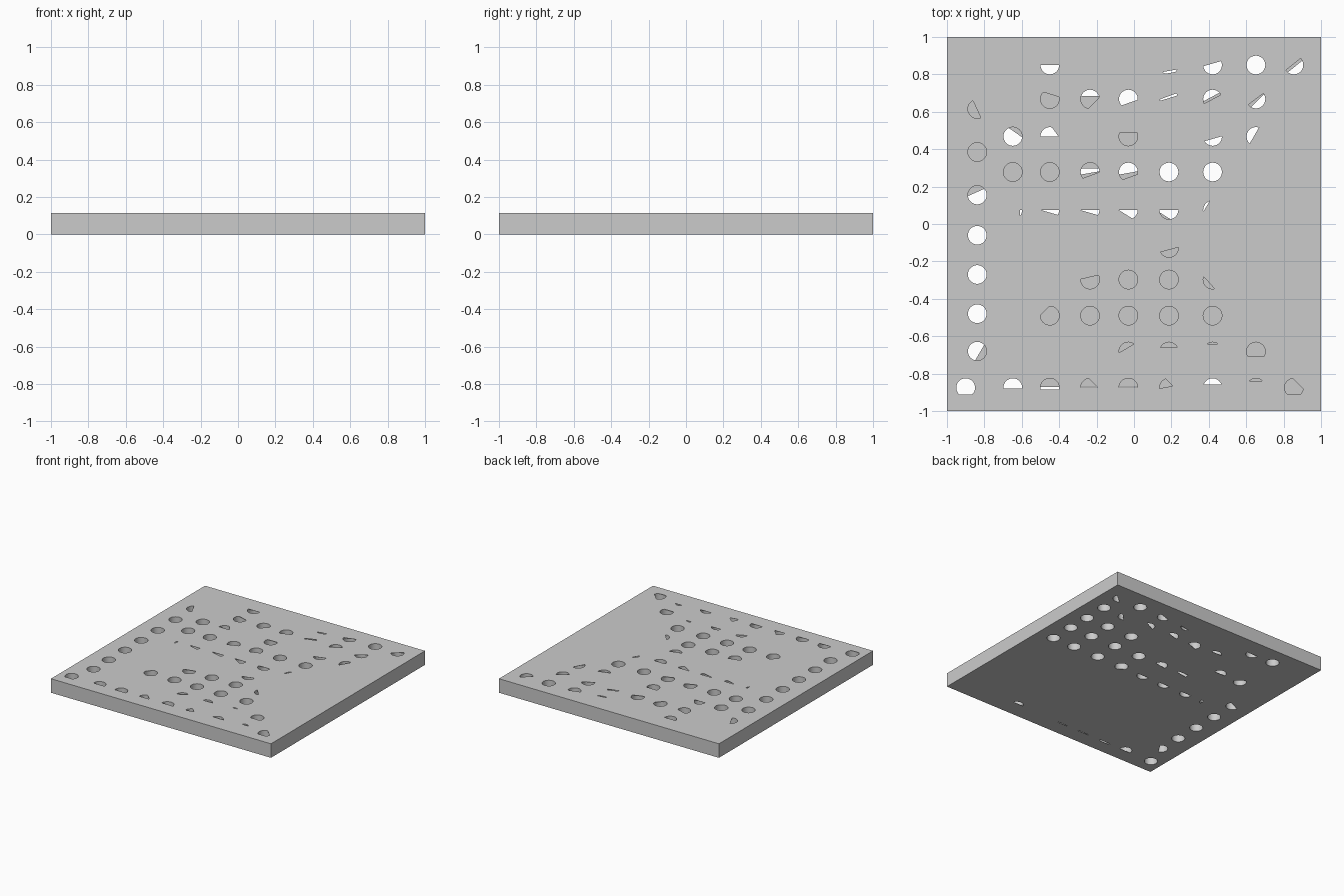
import bpy, bmesh, math

if "Cube" in bpy.data.objects:
    bpy.data.objects.remove(bpy.data.objects["Cube"])

H, R, SKIN, SEG = 0.115, 0.05, 0.0015, 32
X = [-0.838, -0.648, -0.45, -0.235, -0.03, 0.187, 0.42, 0.652, 0.855]
Y = [0.85, 0.668, 0.468, 0.278, 0.075, -0.128, -0.297, -0.49, -0.682, -0.875]
FULL = []
top_bm, core_bm, bottom_bm = bmesh.new(), bmesh.new(), bmesh.new()


def clipped_circle(cuts):
    """Unit circle kept on one side of each (normal angle, offset) chord."""
    pts = [(math.cos(2 * math.pi * i / SEG), math.sin(2 * math.pi * i / SEG)) for i in range(SEG)]
    for ang, off in cuts:
        c, s = math.cos(math.radians(ang)), math.sin(math.radians(ang))
        out = []
        for i, p in enumerate(pts):
            q = pts[(i + 1) % len(pts)]
            dp, dq = p[0] * c + p[1] * s - off - 1e-4, q[0] * c + q[1] * s - off - 1e-4
            if dp >= 0:
                out.append(p)
            if dp * dq < 0:
                t = dp / (dp - dq)
                out.append((p[0] + t * (q[0] - p[0]), p[1] + t * (q[1] - p[1])))
        pts = out
    return pts


def prism(bm, x, y, r, pts, z0, z1):
    if len(pts) < 3:
        return
    lo = [bm.verts.new((x + r * a, y + r * b, z0)) for a, b in pts]
    hi = [bm.verts.new((x + r * a, y + r * b, z1)) for a, b in pts]
    bm.faces.new(lo[::-1])
    bm.faces.new(hi)
    for i in range(len(pts)):
        j = (i + 1) % len(pts)
        bm.faces.new((lo[i], lo[j], hi[j], hi[i]))


def hole(x, y, top=None, bottom=None):
    """Round well with its own mouth on each face; None leaves that face closed."""
    prism(core_bm, x, y, R * 1.004, clipped_circle(FULL), SKIN, H - SKIN)
    if top is not None:
        prism(top_bm, x, y, R, clipped_circle(top), H / 2, H + 0.02)
    if bottom is not None:
        prism(bottom_bm, x, y, R, clipped_circle(bottom), -0.02, H / 2)


def cell(row, col, top=None, bottom=None):
    hole(X[col], Y[row], top, bottom)


# round holes open right through
for row, col in [(0, 7), (3, 5), (3, 6)]:
    cell(row, col, FULL, FULL)
for y in (-0.06, -0.27, -0.48):
    hole(X[0], y, FULL, FULL)

# round wells open on the top only
for row, col in [(3, 1), (3, 2), (6, 4), (6, 5), (7, 3), (7, 4), (7, 5), (7, 6)]:
    cell(row, col, FULL)
hole(X[0], 0.385, FULL)

# round wells open underneath only
for row, col in [(0, 1), (1, 8), (2, 8), (3, 8), (4, 8), (3, 7), (4, 7)]:
    cell(row, col, None, FULL)

# first column
hole(X[0], 0.615, [(205, 0.05)])
hole(X[0], 0.155, FULL, [(294, -0.3)])
hole(X[0], -0.68, FULL, [(150, -0.3)])

# back row
cell(0, 2, [(270, 0)], [(270, 0)])
cell(0, 5, [(280, 0.62), (100, -0.85)], [(280, 0.5)])
cell(0, 6, [(286, -0.15)], [(286, -0.15)])
cell(0, 8, [(309, -0.1)], [(309, 0.2)])

# second row
cell(1, 2, [(253, -0.5)])
cell(1, 3, [(136, -0.57)], [(90, 0.35)])
cell(1, 4, [(109, -0.4)], [(109, -0.4)])
cell(1, 5, [(107, 0.1), (290, -0.3)], [(107, 0.1)])
cell(1, 6, [(118, 0)], [(118, 0.25)])
cell(1, 7, [(307, 0)], [(315, 0.25)])

# third row
cell(2, 1, FULL, [(235, -0.5)])
cell(2, 2, [(90, 0), (215, -0.75)], [(90, 0)])
cell(2, 4, [(270, -0.45)])
cell(2, 6, [(286, 0.25)], FULL)
cell(2, 7, [(150, 0.2)], FULL)

# fourth row
cell(3, 3, [(110, -0.35)], [(270, -0.4), (100, -0.1)])
cell(3, 4, [(110, -0.55)], [(100, -0.1)])

# fifth row
cell(4, 1, [(270, 0), (0, 0.75)], [(270, 0), (0, 0.5)])
cell(4, 2, [(270, 0), (74, -0.27)], [(270, 0)])
cell(4, 3, [(270, 0), (74, -0.3)], [(270, 0)])
cell(4, 4, [(270, 0), (58, -0.55)], [(270, 0)])
cell(4, 5, [(270, 0)], [(58, -0.75)])
cell(4, 6, [(150, 0.75)], FULL)

# front half, mostly closed underneath
cell(5, 5, [(285, 0.2)])
cell(6, 3, [(283, -0.25)])
cell(6, 6, [(222, 0.5)])
cell(7, 2, [(315, -0.75)])
cell(8, 4, [(120, 0.4)])
cell(8, 5, [(90, 0.45)])
cell(8, 6, [(90, 0.8)])
cell(8, 7, [(90, -0.55)])

# front row
hole(-0.9, Y[9], [(90, -0.75)], FULL)
cell(9, 1, [(90, -0.1)], [(90, -0.1)])
cell(9, 2, [(90, -0.2)], [(90, -0.2), (270, -0.05)])
cell(9, 3, [(90, 0), (225, -0.6)], [(90, 0), (270, -0.1)])
cell(9, 4, [(90, 0)], [(90, 0), (270, -0.1)])
cell(9, 5, [(100, 0.1), (225, -0.4)])
cell(9, 6, [(90, 0.35)], [(90, 0.35)])
cell(9, 7, [(90, 0.7)])
cell(9, 8, [(225, -0.6), (90, -0.75)])

# plate
bpy.ops.mesh.primitive_cube_add(size=1, location=(0, 0, H / 2))
plate = bpy.context.object
plate.name = "perforated_plate"
plate.scale = (2, 2, H)
bpy.ops.object.transform_apply(location=True, scale=True)

# cut the inner wells, then the mouths on each face
for name, bm in (("inner_wells", core_bm), ("top_mouths", top_bm), ("bottom_mouths", bottom_bm)):
    me = bpy.data.meshes.new(name)
    bm.to_mesh(me)
    bm.free()
    cutter = bpy.data.objects.new(name, me)
    cutter.hide_render = True
    bpy.context.collection.objects.link(cutter)
    mod = plate.modifiers.new(name, "BOOLEAN")
    mod.operation = "DIFFERENCE"
    mod.solver = "EXACT"
    mod.object = cutter
    bpy.context.view_layer.objects.active = plate
    bpy.ops.object.modifier_apply(modifier=mod.name)
    bpy.data.objects.remove(cutter)

bpy.ops.object.shade_smooth_by_angle(angle=math.radians(30))
